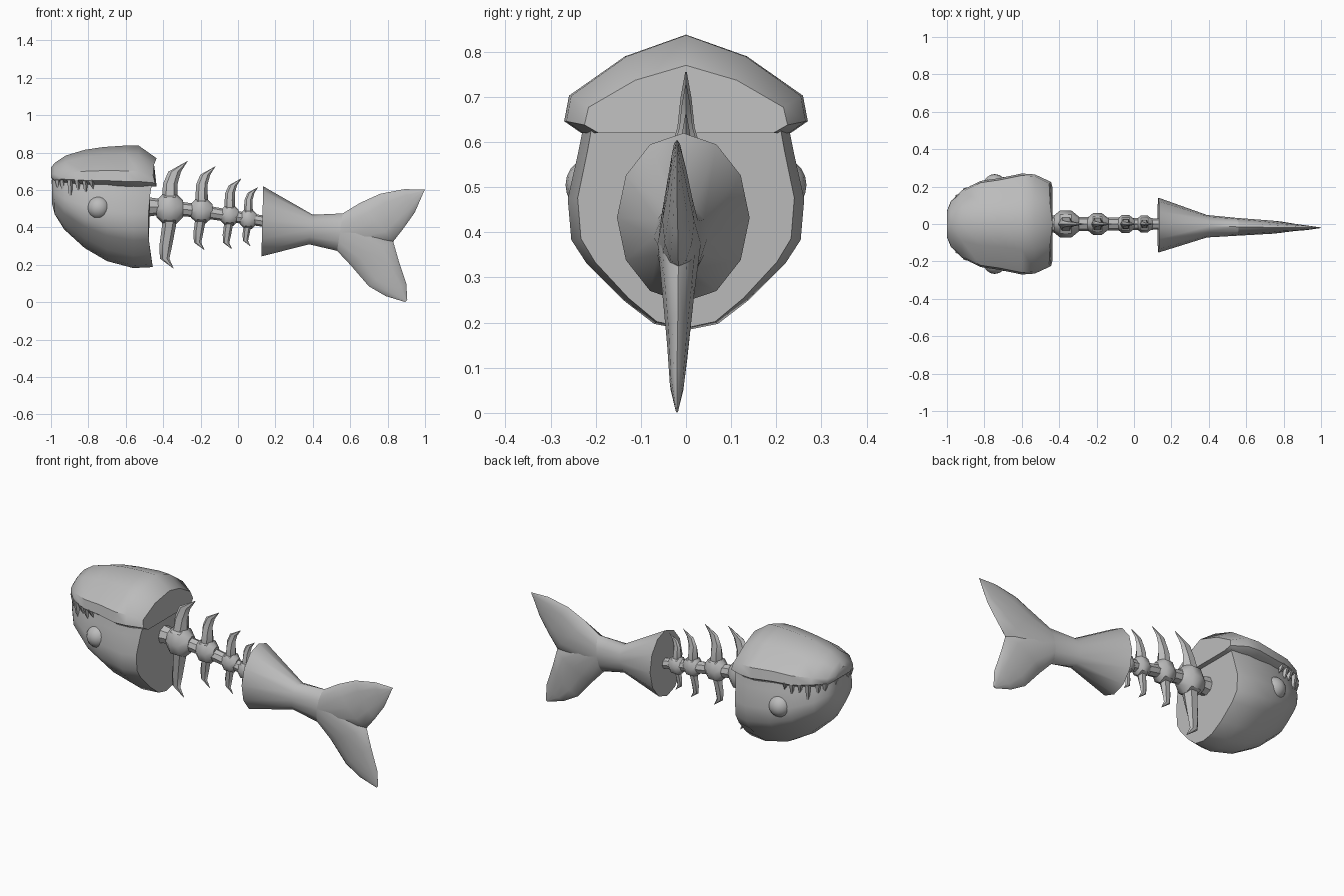
import bpy, bmesh, math
from mathutils import Vector

if "Cube" in bpy.data.objects:
    bpy.data.objects.remove(bpy.data.objects["Cube"])

bone = bpy.data.materials.new("bone grey")
bone.diffuse_color = (0.5, 0.5, 0.5, 1)
bone.use_nodes = True
bone.node_tree.nodes["Principled BSDF"].inputs["Base Color"].default_value = bone.diffuse_color


def finish(name, bm, angle=40):
    """Turn a bmesh into a smooth-shaded named object."""
    bmesh.ops.remove_doubles(bm, verts=bm.verts, dist=0.0005)
    bmesh.ops.recalc_face_normals(bm, faces=bm.faces)
    mesh = bpy.data.meshes.new(name)
    bm.to_mesh(mesh)
    bm.free()
    mesh.materials.append(bone)
    ob = bpy.data.objects.new(name, mesh)
    bpy.context.collection.objects.link(ob)
    bpy.ops.object.select_all(action='DESELECT')
    ob.select_set(True)
    bpy.context.view_layer.objects.active = ob
    bpy.ops.object.shade_smooth_by_angle(angle=math.radians(angle))
    return ob


def loft(bm, rings):
    """Skin a row of equal rings and cap both ends."""
    rows = [[bm.verts.new(p) for p in ring] for ring in rings]
    n = len(rows[0])
    for a, b in zip(rows, rows[1:]):
        for i in range(n):
            j = (i + 1) % n
            bm.faces.new((a[i], a[j], b[j], b[i]))
    bm.faces.new(rows[0])
    bm.faces.new(rows[-1])


def blade_ring(a, b, hy, n, y=0.0):
    """Elliptical ring spanning two x,z points with half thickness hy."""
    a, b = Vector((a[0], y, a[1])), Vector((b[0], y, b[1]))
    mid, half = (a + b) / 2, (a - b) / 2
    return [mid + half * math.cos(t) + Vector((0, hy * math.sin(t), 0))
            for t in (2 * math.pi * i / n for i in range(n))]


def shell(name, section, stations, bow):
    """Loft a mirrored half section along x; the rear ring is bowed."""
    rings = []
    for k, (x, w, zb, zt) in enumerate(stations):
        last = k == len(stations) - 1
        half = [(x + (bow * (2 * t - 1) ** 2 if last else 0), s * w, zb + t * (zt - zb))
                for s, t in section]
        rings.append(half + [(px, -py, pz) for px, py, pz in reversed(half) if py > 1e-6])
    bm = bmesh.new()
    loft(bm, rings)
    return finish(name, bm)


# Head: rounded skull below the mouth
shell("head",
      [(0, 0), (.27, .03), (.53, .14), (.84, .31), (.97, .42), (1, .61), (.91, .83), (.85, 1)],
      [(-.995, .06, .53, .66), (-.98, .11, .47, .66), (-.93, .17, .39, .66),
       (-.82, .225, .29, .66), (-.70, .25, .22, .66), (-.56, .262, .183, .66),
       (-.48, .24, .188, .66)], .025)

# Jaw: overhanging dome above the mouth
shell("jaw",
      [(0, 0), (.86, 0), (1, .12), (.96, .38), (.5, .78), (0, 1)],
      [(-1, .07, .665, .72), (-.98, .12, .65, .745), (-.92, .18, .64, .785),
       (-.82, .23, .63, .815), (-.72, .245, .627, .83), (-.60, .27, .62, .838),
       (-.53, .265, .62, .837), (-.455, .225, .62, .77)], .02)

# Eyes
for side, label in ((-1, "eye_right"), (1, "eye_left")):
    bm = bmesh.new()
    bmesh.ops.create_uvsphere(bm, u_segments=16, v_segments=10, radius=.062)
    bmesh.ops.translate(bm, verts=bm.verts, vec=(-.745, side * .205, .505))
    finish(label, bm)

# Teeth: tapered spikes hanging from the jaw rim
bm = bmesh.new()
teeth = [(-.985, .05, .12), (-.965, .115, .07), (-.94, .145, .09), (-.90, .18, .14),
         (-.86, .195, .07), (-.82, .212, .09), (-.785, .222, .05)]
for x, y, length in teeth:
    for s in (-1, 1):
        rings = []
        for f, r in ((0, .017), (.5, .011), (1, .0015)):
            rings.append([(x + r * math.cos(t) + .012 * f * f, s * y * (1 - .06 * f) + r * math.sin(t),
                           .655 - length * f) for t in (2 * math.pi * i / 5 for i in range(5))])
        loft(bm, rings)
finish("teeth", bm)

# Spine rod
bm = bmesh.new()
loft(bm, [blade_ring((x, z + r), (x, z - r), r, 8) for x, z, r in
          ((-.50, .51, .055), (-.40, .51, .04), (-.2, .487, .036), (.0, .455, .032), (.16, .43, .03))])
finish("spine", bm)

# Vertebrae, each with a curved rib blade: x, rib middle z, hub z, scale, hub scale
rib_profile = [(.019, .021, -.287, .002), (-.052, -.002, -.235, .012), (-.056, .012, -.17, .02),
               (-.04, .035, -.05, .04), (-.045, .045, .03, .05), (-.04, .042, .11, .04),
               (-.036, .042, .165, .022), (-.008, .06, .23, .014), (.094, .096, .287, .002)]
for k, (x, zr, zh, s, h) in enumerate(((-.365, .468, .50, 1, 1), (-.195, .503, .49, .78, .8),
                                       (-.045, .473, .465, .66, .66), (.055, .458, .445, .55, .62))):
    bm = bmesh.new()
    loft(bm, [blade_ring((x + a * s, zr + z * s), (x + b * s, zr + z * s), hy * s, 6)
              for a, b, z, hy in rib_profile])
    loft(bm, [blade_ring((x + dx * h, zh + r * h), (x + dx * h, zh - r * h), r * .85 * h, 8)
              for dx, r in ((-.072, .045), (-.03, .085), (.03, .085), (.072, .045))])
    finish(f"vertebra_{k + 1}", bm)

# Tail: flared stump narrowing to a stem, then two fin lobes
stem = [((.135, .62), (.125, .245), .147, -.006), ((.40, .468), (.38, .31), .06, -.012),
        ((.56, .475), (.53, .275), .048, -.015)]
upper = [stem[2], ((.65, .53), (.83, .325), .035, -.017), ((.76, .58), (.885, .395), .023, -.018),
         ((.89, .605), (.945, .48), .013, -.02), ((.999, .602), (.993, .59), .002, -.02)]
lower = [stem[2], ((.83, .325), (.605, .195), .035, -.017), ((.86, .22), (.70, .085), .024, -.018),
         ((.90, .10), (.79, .033), .016, -.02), ((.905, .012), (.895, .001), .003, -.02)]
for name, rows in (("tail_stem", stem), ("tail_upper_fin", upper), ("tail_lower_fin", lower)):
    bm = bmesh.new()
    loft(bm, [blade_ring(a, b, hy, 12, y) for a, b, hy, y in rows])
    finish(name, bm)
